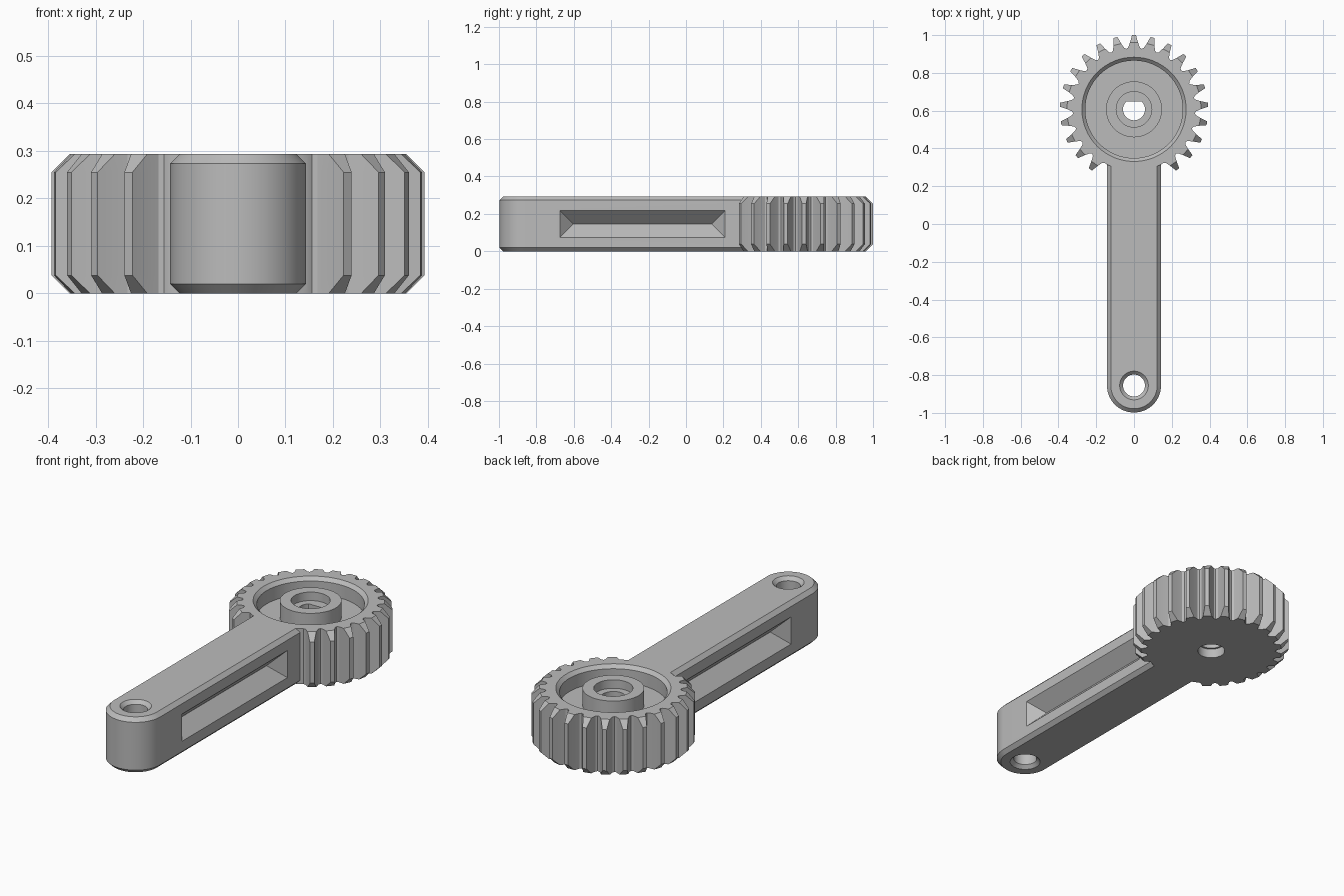
import bpy, bmesh
from math import sin, cos, pi, radians

old = bpy.data.objects.get("Cube")
if old:
    bpy.data.objects.remove(old, do_unlink=True)

H = 0.293            # overall thickness
GY = 0.607           # gear centre
PY = -0.855          # pin hole centre
TEETH = 25

grey = bpy.data.materials.new("light grey")
grey.use_nodes = True
colour = (0.5, 0.5, 0.5, 1)
grey.diffuse_color = colour
grey.node_tree.nodes["Principled BSDF"].inputs["Base Color"].default_value = colour


def loft(name, rings, closed=False):
    """Skin equal-length rings of points; cap the ends or close into a loop."""
    bm = bmesh.new()
    rows = [[bm.verts.new(p) for p in ring] for ring in rings]
    pairs = list(zip(rows, rows[1:]))
    if closed:
        pairs.append((rows[-1], rows[0]))
    else:
        bm.faces.new(rows[0])
        bm.faces.new(rows[-1])
    n = len(rows[0])
    for a, b in pairs:
        for i in range(n):
            j = (i + 1) % n
            bm.faces.new((a[i], a[j], b[j], b[i]))
    bmesh.ops.remove_doubles(bm, verts=bm.verts, dist=1e-5)
    bmesh.ops.recalc_face_normals(bm, faces=bm.faces)
    mesh = bpy.data.meshes.new(name)
    bm.to_mesh(mesh)
    bm.free()
    ob = bpy.data.objects.new(name, mesh)
    bpy.context.collection.objects.link(ob)
    mesh.materials.append(grey)
    return ob


def circle(r, z, cy, n=64, flat=1.0):
    """Ring of points, optionally cut flat at a height above its centre."""
    return [(r * cos(2 * pi * i / n), cy + min(r * sin(2 * pi * i / n), flat), z)
            for i in range(n)]


def turned(name, profile, cy, **kw):
    return loft(name, [circle(r, z, cy) for r, z in profile], **kw)


def combine(target, tool, operation):
    mod = target.modifiers.new(operation, 'BOOLEAN')
    mod.operation = operation
    mod.solver = 'EXACT'
    mod.object = tool
    bpy.context.view_layer.objects.active = target
    bpy.ops.object.modifier_apply(modifier=mod.name)
    tool.hide_render = True
    bpy.data.objects.remove(tool, do_unlink=True)


# Gear outline: teeth all round except where the arm joins
def gear_ring(z, clipped):
    pts = []
    shoulder = (0.355, 0.021)
    tip = shoulder if clipped else (0.393, 0.0105)
    for k in range(TEETH):
        mid = pi / 2 + 2 * pi * k / TEETH
        if sin(mid) < -0.9:
            prof = [(0.325, s * 0.03) for s in (-1, -0.6, -0.2, 0.2, 0.6, 1)]
        else:
            half = [(0.329, 0.031), shoulder, tip]
            prof = [(r, -w) for r, w in half] + [(r, w) for r, w in half[::-1]]
        prof.append((0.323, 0.323 * pi / TEETH))
        for r, w in prof:
            a = mid + w / r
            pts.append((r * cos(a), GY + r * sin(a), z))
    return pts


C = 0.038
lever = loft("gear_lever", [gear_ring(0, True), gear_ring(C, False),
                            gear_ring(H - C, False), gear_ring(H, True)])


# Arm with a round end and chamfered edges
def arm_ring(inset, z):
    r = 0.143 - inset
    end = [(r * cos(pi + pi * i / 40), PY + r * sin(pi + pi * i / 40), z)
           for i in range(41)]
    return end + [(r, GY - 0.1, z), (-r, GY - 0.1, z)]


B = 0.02
arm = loft("arm", [arm_ring(B, 0), arm_ring(0, B), arm_ring(0, H - B), arm_ring(B, H)])
combine(lever, arm, 'UNION')

# Annular recess around the hub, with a chamfered rim
recess = turned("recess_cutter", [(0.148, 0.205), (0.258, 0.205), (0.258, H - 0.018),
                                  (0.276, H), (0.276, H + 0.05), (0.148, H + 0.05)],
                GY, closed=True)
combine(lever, recess, 'DIFFERENCE')

# D-shaped bore with round counterbores above and below
bore = loft("bore_cutter", [circle(0.058, z, GY, flat=0.042) for z in (-0.1, H + 0.1)])
combine(lever, bore, 'DIFFERENCE')
for r, low, high in ((0.094, H - 0.045, H + 0.1), (0.068, -0.1, 0.05)):
    combine(lever, turned("counterbore_cutter", [(r, low), (r, high)], GY), 'DIFFERENCE')

# Pin hole, countersunk at both ends
e = 0.01
pin = turned("pin_cutter", [(0.076 + e, -e), (0.058, 0.018),
                            (0.058, H - 0.018), (0.076 + e, H + e)], PY)
combine(lever, pin, 'DIFFERENCE')


# Hipped V-groove in each side of the arm
def groove_ring(x, grow):
    y0, y1, half = -0.602 - grow, 0.137 + grow, grow
    z = H / 2
    return [(x, y0, z - half), (x, y1, z - half), (x, y1, z + half), (x, y0, z + half)]


depth = 0.072
for side in (-1, 1):
    groove = loft("groove_cutter", [groove_ring(side * (0.143 - depth), 0.0005),
                                    groove_ring(side * 0.143, depth),
                                    groove_ring(side * 0.2, depth)])
    combine(lever, groove, 'DIFFERENCE')

# Smooth the round walls, keep the machined edges crisp
bpy.ops.object.select_all(action='DESELECT')
lever.select_set(True)
bpy.context.view_layer.objects.active = lever
bpy.ops.object.shade_smooth_by_angle(angle=radians(20))
